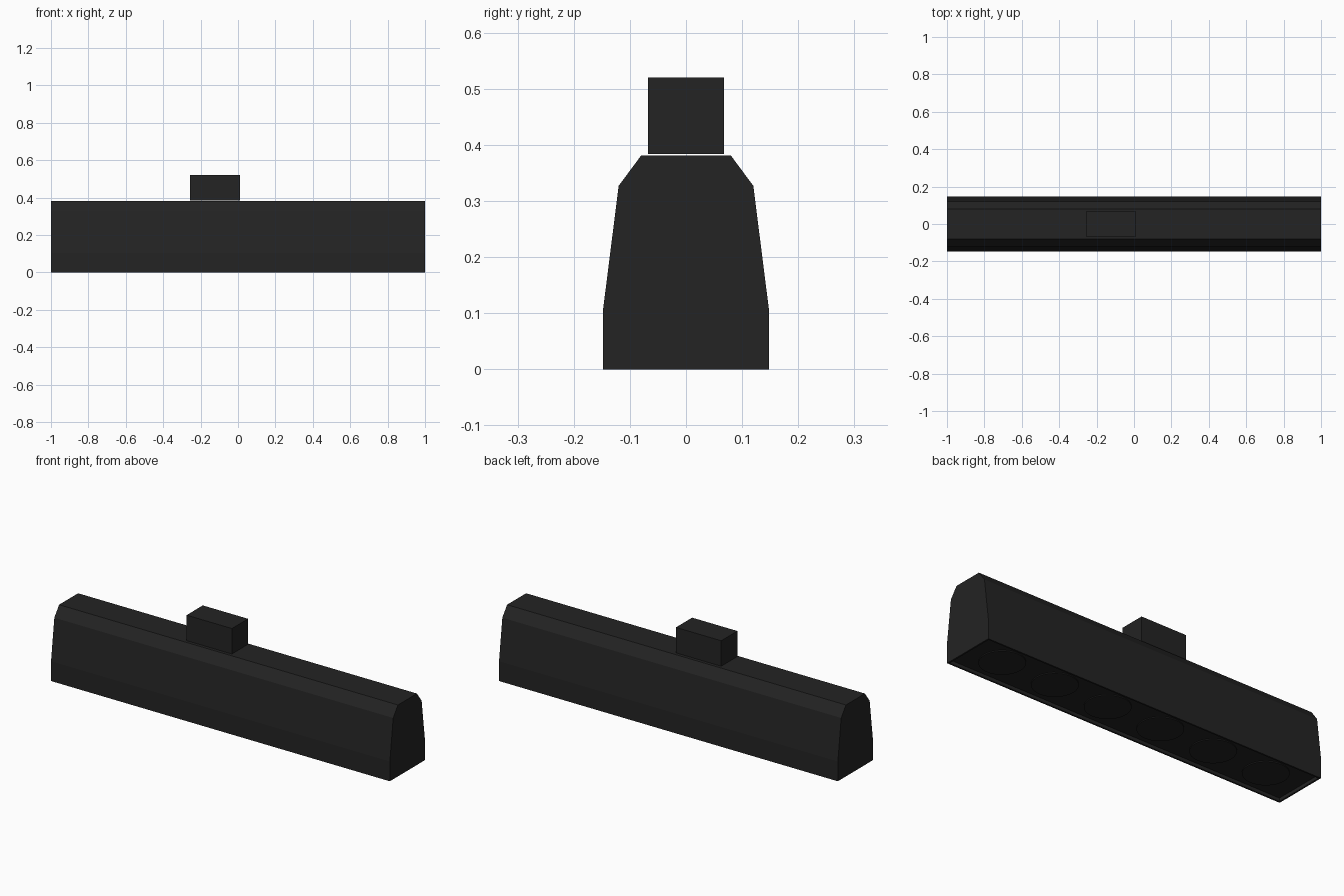
import bpy, bmesh
from mathutils import Matrix

cube = bpy.data.objects.get("Cube")
if cube:
    bpy.data.objects.remove(cube, do_unlink=True)


def make_material(name, value):
    mat = bpy.data.materials.new(name)
    mat.use_nodes = True
    color = (value, value, value, 1)
    mat.diffuse_color = color
    mat.node_tree.nodes["Principled BSDF"].inputs["Base Color"].default_value = color
    return mat


BLACK = make_material("matte black", 0.017)


def finish(name, bm):
    bmesh.ops.recalc_face_normals(bm, faces=bm.faces)
    mesh = bpy.data.meshes.new(name)
    bm.to_mesh(mesh)
    bm.free()
    mesh.materials.append(BLACK)
    obj = bpy.data.objects.new(name, mesh)
    bpy.context.collection.objects.link(obj)
    return obj


# Housing: mirrored half profile extruded along x
half = [(0.148, 0), (0.148, 0.105), (0.12, 0.327), (0.08, 0.381)]
profile = half + [(-y, z) for y, z in reversed(half)]
bm = bmesh.new()
end = bm.faces.new([bm.verts.new((-1, y, z)) for y, z in profile])
ext = bmesh.ops.extrude_face_region(bm, geom=[end], use_keep_orig=True)
new_verts = [g for g in ext["geom"] if isinstance(g, bmesh.types.BMVert)]
bmesh.ops.translate(bm, verts=new_verts, vec=(2, 0, 0))
bmesh.ops.recalc_face_normals(bm, faces=bm.faces)

# Shallow recess in the underside, leaving a thin rim
bottom = [f for f in bm.faces if f.normal.z < -0.9]
bmesh.ops.inset_region(bm, faces=bottom, thickness=0.012)
ext = bmesh.ops.extrude_face_region(bm, geom=bottom)
new_verts = [g for g in ext["geom"] if isinstance(g, bmesh.types.BMVert)]
bmesh.ops.translate(bm, verts=new_verts, vec=(0, 0, 0.018))
bmesh.ops.delete(bm, geom=[f for f in bottom if f.is_valid], context="FACES")
finish("housing", bm)

# Row of six round lamp lenses set in the recess
for i in range(6):
    bm = bmesh.new()
    place = Matrix.Translation(((i - 2.5) * 0.317, 0, 0.016))
    bmesh.ops.create_cone(bm, cap_ends=True, segments=32, radius1=0.11,
                          radius2=0.11, depth=0.006, matrix=place)
    finish(f"lens_{i + 1}", bm)

# Mounting block floating just above the housing
bm = bmesh.new()
place = Matrix.Translation((-0.122, 0, 0.452)) @ Matrix.Diagonal((0.267, 0.136, 0.136, 1))
bmesh.ops.create_cube(bm, size=1, matrix=place)
finish("mounting_block", bm)
